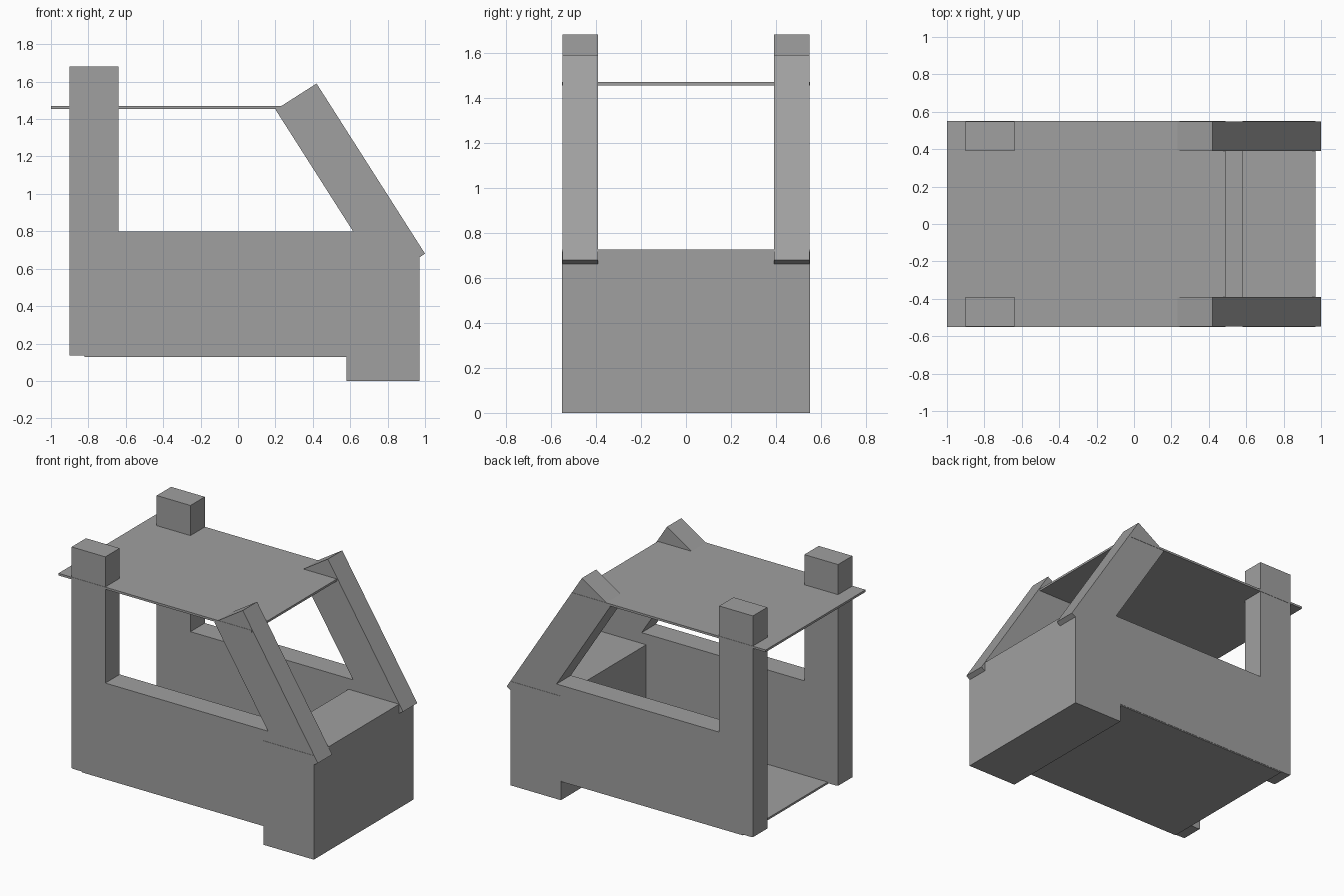
import bpy, math
from mathutils import Vector

if "Cube" in bpy.data.objects:
    bpy.data.objects.remove(bpy.data.objects["Cube"])

grey = bpy.data.materials.new("plain_grey")
grey.diffuse_color = (0.35, 0.35, 0.35, 1)
grey.use_nodes = True
grey.node_tree.nodes["Principled BSDF"].inputs["Base Color"].default_value = grey.diffuse_color


def prism(name, profile, y0, y1):
    """Extrude an (x, z) profile, listed anticlockwise from the front, along y."""
    n = len(profile)
    verts = [(x, y0, z) for x, z in profile] + [(x, y1, z) for x, z in profile]
    faces = [tuple(range(n)), tuple(range(2 * n - 1, n - 1, -1))]
    faces += [(i, i + n, (i + 1) % n + n, (i + 1) % n) for i in range(n)]
    mesh = bpy.data.meshes.new(name)
    mesh.from_pydata(verts, [], faces)
    mesh.materials.append(grey)
    obj = bpy.data.objects.new(name, mesh)
    bpy.context.collection.objects.link(obj)
    return obj


def box(name, x0, x1, y0, y1, z0, z1):
    return prism(name, [(x0, z0), (x1, z0), (x1, z1), (x0, z1)], y0, y1)


# Slanted pillar outline: a long rectangle leaning back
top, bottom = Vector((0.42, 1.59)), Vector((1.0, 0.68))
d = (bottom - top).normalized()
across = Vector((d.y, -d.x)) * 0.26
pillar = [tuple(p) for p in (bottom + across, bottom, top, top + across)]

# Left and right sides: low wall, rear post, slanted front pillar
for side, s in (("near", -1), ("far", 1)):
    inner, outer = sorted((s * 0.39, s * 0.548))
    box(f"{side}_side_wall", -0.89, 0.8, inner, outer, 0.135, 0.8)
    box(f"{side}_rear_post", -0.9, -0.64, inner, outer, 0.137, 1.68)
    prism(f"{side}_front_pillar", pillar, inner, outer)

# Nose block, floor and roof
box("nose_block", 0.58, 0.97, -0.55, 0.55, 0.0, 0.725)
box("floor_plate", -0.82, 0.6, -0.546, 0.546, 0.128, 0.142)
box("roof_plate", -1.0, 0.49, -0.55, 0.55, 1.455, 1.47)
